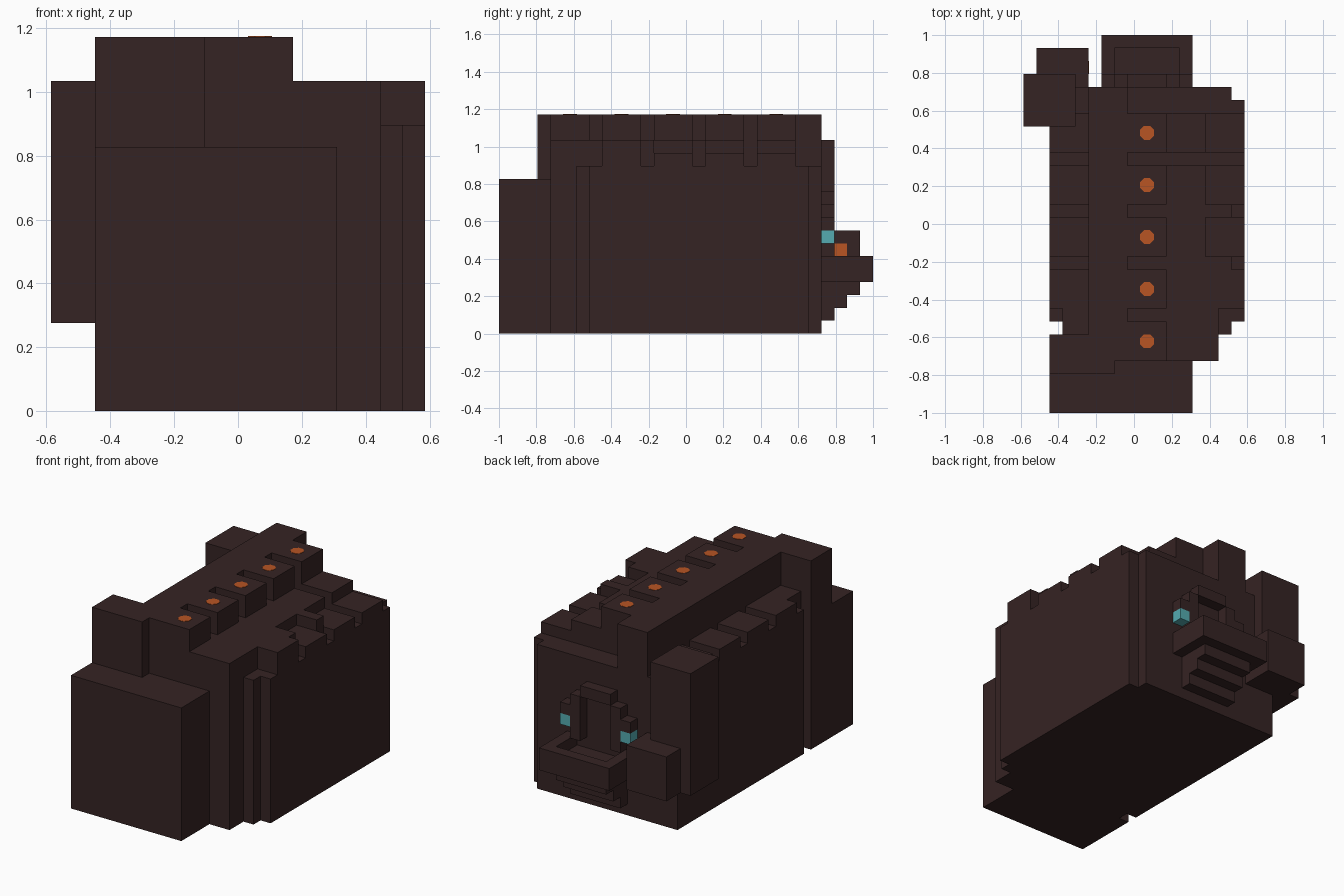
import bpy, bmesh, math
from mathutils import Vector

cube = bpy.data.objects.get("Cube")
if cube:
    bpy.data.objects.remove(cube, do_unlink=True)

UNIT = 2 / 29                      # edge of one block
ORIGIN = Vector((-8.5, -14.5, 0))  # block grid corner


def material(name, rgb):
    mat = bpy.data.materials.new(name)
    mat.use_nodes = True
    mat.diffuse_color = (*rgb, 1)
    mat.node_tree.nodes["Principled BSDF"].inputs["Base Color"].default_value = (*rgb, 1)
    return mat


BROWN = material("dark brown", (0.036, 0.017, 0.017))
ORANGE = material("ember orange", (0.48, 0.09, 0.017))
TEAL = material("pale teal", (0.09, 0.41, 0.44))


def finish(name, bm, mat):
    mesh = bpy.data.meshes.new(name)
    bm.to_mesh(mesh)
    bm.free()
    mesh.materials.append(mat)
    obj = bpy.data.objects.new(name, mesh)
    bpy.context.collection.objects.link(obj)
    return obj


def block(name, x, y, z, mat=BROWN):
    """Box given by its start and end on each axis, in grid blocks."""
    low, high = Vector((x[0], y[0], z[0])), Vector((x[1], y[1], z[1]))
    bm = bmesh.new()
    bmesh.ops.create_cube(bm, size=1)
    for v in bm.verts:
        v.co = ((low + high) / 2 + v.co * (high - low) + ORIGIN) * UNIT
    return finish(name, bm, mat)


def dot(name, x, y, z):
    """Thin eight-sided plate lying on a top face."""
    bm = bmesh.new()
    bmesh.ops.create_cone(bm, cap_ends=True, segments=8, radius1=0.04, radius2=0.04, depth=0.004)
    turn = math.pi / 8
    for v in bm.verts:
        c, s = math.cos(turn), math.sin(turn)
        px, py = v.co.x * c - v.co.y * s, v.co.x * s + v.co.y * c
        v.co = (Vector((x, y, z)) + ORIGIN) * UNIT + Vector((px, py, v.co.z))
    return finish(name, bm, ORANGE)


# Main body and its stepped corners
block("front_block", (2, 13), (0, 4), (0, 12))
block("body_core", (3, 15), (4, 25), (0, 13))
block("body_right_front", (2, 3), (4, 6), (0, 13))
block("body_right_wall", (2, 3), (7, 25), (0, 13))
block("body_left_step", (15, 16), (6, 25), (0, 13))
block("body_left_wall", (16, 17), (7, 24), (0, 13))

# Tower and long crest
block("front_tower", (2, 7), (3, 6), (12, 17))
block("crest", (5, 8), (4, 25), (12, 17))

# Decks beside the crest
block("deck_front", (8, 15), (4, 8), (13, 15))
block("deck_wing", (8, 17), (8, 11), (13, 15))
block("deck_middle", (8, 14), (11, 19), (13, 15))
block("deck_rear", (8, 14), (20, 23), (13, 15))
for y in (11, 15):
    block("deck_rib", (14, 16), (y, y + 1), (13, 15))

# Repeating teeth with glowing dots and side humps
for n in range(5):
    y = 4 + 4 * n
    block("crest_tooth", (8, 11), (y, y + 3), (15, 17))
    dot("tooth_dot", 9.5, y + 1.5, 17)
    if n > 0:
        block("right_hump", (2, 5), (y, y + 3), (13, 14))
    if n > 1:
        block("left_hump", (14, 17), (y, y + 3), (13, 14))
block("right_hump_front", (3, 5), (6, 8), (13, 14))

# Side pack at the back
block("side_pack", (0, 4), (22, 26), (4, 15))
block("side_shelf", (1, 5), (25, 28), (4, 8))
block("shelf_ember", (5, 5.05), (26, 27), (6, 7), ORANGE)

# Back face: stepped arch, mirrored posts and eyes
block("arch_top", (8, 11), (25, 26), (10, 11))


def mirrored(name, x, y, z, mat=BROWN):
    block(name + "_left", x, y, z, mat)
    block(name + "_right", (19 - x[1], 19 - x[0]), y, z, mat)


mirrored("arch_post", (11, 12), (25, 26), (6, 10))
mirrored("brow", (12, 13), (25, 26), (8, 9))
mirrored("eye", (12, 13), (25, 26), (7, 8), TEAL)

# Tray with raised rim
block("tray_floor", (6, 13), (25, 29), (4, 5))
mirrored("tray_side", (12, 13), (25, 28), (5, 6))
block("tray_lip", (6, 13), (28, 29), (5, 6))

# Stepped chin below the tray
for step in range(3):
    block("chin_step", (7, 12), (25, 26 + step), (1 + step, 2 + step))
